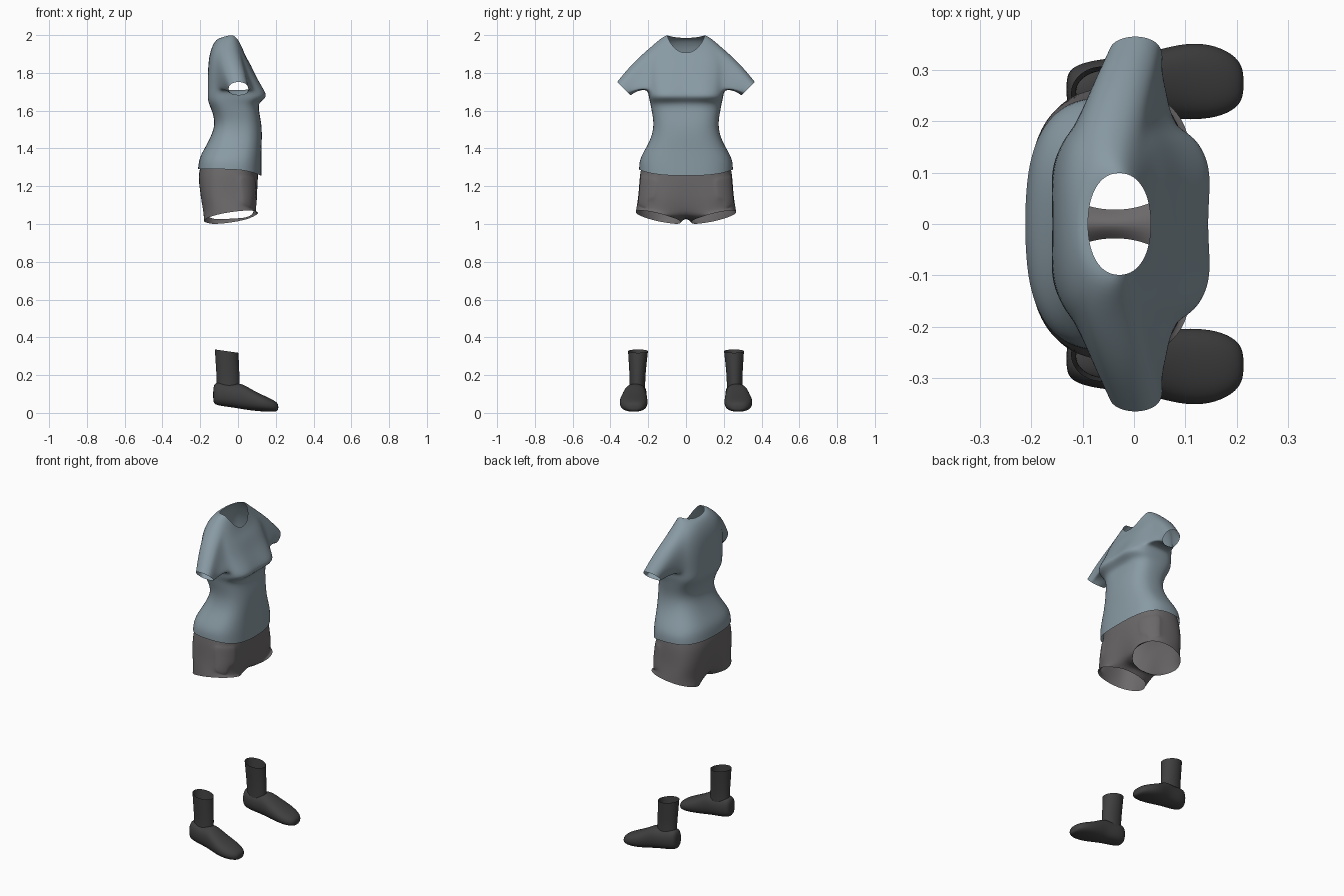
import bpy, bmesh, math
from mathutils import Vector

if "Cube" in bpy.data.objects:
    bpy.data.objects.remove(bpy.data.objects["Cube"])


def material(name, rgb):
    m = bpy.data.materials.new(name)
    m.use_nodes = True
    m.diffuse_color = (*rgb, 1)
    m.node_tree.nodes["Principled BSDF"].inputs["Base Color"].default_value = (*rgb, 1)
    return m


BLUE = material("slate blue cloth", (0.25, 0.325, 0.37))
GREY = material("warm grey cloth", (0.15, 0.14, 0.145))
DARK = material("charcoal leather", (0.05, 0.05, 0.052))
N = 12  # segments in half a ring


def half_ring(zf, zs, zb, xf, xb, w, p=0.75, dip=0.0):
    """Half cross-section from front centre, round the left side, to back centre."""
    pts = []
    for i in range(N + 1):
        t = math.pi * i / N
        c, s = math.cos(t), max(0.0, math.sin(t))
        if i in (0, N):
            s = 0.0
        y = w * s ** p
        side = math.copysign(1, c)
        x = (xf + xb) / 2 + (xf - xb) / 2 * side * abs(c) ** p
        x -= side * dip * math.exp(-(y / 0.06) ** 2)
        z = zs + ((zf if c > 0 else zb) - zs) * abs(c) ** 1.6
        pts.append(Vector((x, y, z)))
    return pts


def loft(bm, rings, closed=False):
    rows = [[bm.verts.new(p) for p in r] for r in rings]
    n = len(rows[0])
    for a, b in zip(rows, rows[1:]):
        for i in range(n if closed else n - 1):
            j = (i + 1) % n
            bm.faces.new((a[i], a[j], b[j], b[i]))
    return rows


def extrude_loop(bm, edges, place):
    """Extrude an edge loop and put each new vertex where place() says."""
    geom = bmesh.ops.extrude_edge_only(bm, edges=edges)["geom"]
    for v in geom:
        if isinstance(v, bmesh.types.BMVert):
            v.co = place(v.co.copy())
    return [e for e in geom if isinstance(e, bmesh.types.BMEdge)]


def finish(bm, name, mat, levels=2, mirror=True):
    bmesh.ops.recalc_face_normals(bm, faces=bm.faces)
    me = bpy.data.meshes.new(name)
    bm.to_mesh(me)
    bm.free()
    me.materials.append(mat)
    for f in me.polygons:
        f.use_smooth = True
    ob = bpy.data.objects.new(name, me)
    bpy.context.collection.objects.link(ob)
    if mirror:
        m = ob.modifiers.new("Mirror", "MIRROR")
        m.use_axis = (False, True, False)
        m.use_clip = True
    s = ob.modifiers.new("Subdivision", "SUBSURF")
    s.levels = s.render_levels = levels
    return ob


# Shirt body, from hem to neckline
bm = bmesh.new()
rows = loft(bm, [half_ring(*r) for r in (
    (1.255, 1.29, 1.29, 0.125, -0.213, 0.25),
    (1.33, 1.34, 1.35, 0.125, -0.207, 0.249),
    (1.40, 1.40, 1.40, 0.125, -0.178, 0.215),
    (1.46, 1.46, 1.46, 0.128, -0.145, 0.183),
    (1.53, 1.53, 1.53, 0.126, -0.120, 0.170),
    (1.60, 1.60, 1.60, 0.113, -0.14, 0.183, 0.7, 0.003),
    (1.645, 1.64, 1.64, 0.113, -0.162, 0.19, 0.65, 0.006),
    (1.67, 1.67, 1.67, 0.165, -0.168, 0.198, 0.6, 0.015),
    (1.71, 1.715, 1.71, 0.145, -0.168, 0.203, 0.65, 0.012),
    (1.78, 1.79, 1.79, 0.1, -0.165, 0.215, 0.7, 0.006),
    (1.84, 1.87, 1.87, 0.07, -0.157, 0.215, 0.75),
    (1.875, 1.94, 1.935, 0.048, -0.142, 0.185, 0.8),
    (1.895, 1.992, 1.98, 0.038, -0.115, 0.125, 0.9),
    (1.905, 2.0, 1.985, 0.033, -0.09, 0.1, 0.9))])

# Sleeve, drawn out of an opening in the side
hole = [f for f in bm.faces
        if all(any(v in rows[k][4:9] for k in range(8, 12)) for v in f.verts)]
rim = list({e for f in hole for e in f.edges
            if sum(g in hole for g in e.link_faces) == 1})
rim_verts = {v for e in rim for v in e.verts}
mid = sum((v.co for v in rim_verts), Vector()) / len(rim_verts)
bmesh.ops.delete(bm, geom=hole, context="FACES")
up = Vector((0, 0.71, 0.71))
cuff = Vector((0.003, 0.328, 1.715))


def cuff_point(co):
    d = co - mid
    a = math.atan2(d.dot(up), d.x)
    return cuff + Vector((0.056 * math.cos(a), 0, 0)) + up * 0.053 * math.sin(a)


targets = {}


def sleeve_mid(co):
    end = cuff_point(co)
    new = co.lerp(end, 0.5) + up * 0.012
    targets[tuple(round(k, 4) for k in new)] = end
    return new


rim = extrude_loop(bm, rim, sleeve_mid)
extrude_loop(bm, rim, lambda co: targets[tuple(round(k, 4) for k in co)])
finish(bm, "shirt", BLUE)

# Shorts hips, with a crotch seam closing each leg opening
bm = bmesh.new()
rows = loft(bm, [half_ring(*r) for r in (
    (1.29, 1.32, 1.32, 0.105, -0.195, 0.235),
    (1.24, 1.26, 1.26, 0.107, -0.212, 0.246),
    (1.18, 1.20, 1.20, 0.107, -0.21, 0.25, 0.7, 0.006),
    (1.12, 1.15, 1.13, 0.108, -0.203, 0.254, 0.65, 0.015),
    (1.05, 1.11, 1.05, 0.1, -0.19, 0.26, 0.65, 0.025))])
low = rows[-1]
a, b = low[0].co, low[-1].co
seam = [low[0]] + [bm.verts.new(a.lerp(b, k / 6) - Vector((0, 0, 0.012)))
                   for k in range(1, 6)] + [low[-1]]
edges = [bm.edges.new(p) for p in zip(seam, seam[1:])]
edges += [bm.edges.get(p) for p in zip(low, low[1:])]


def hem_point(co):
    t = math.atan2(co.y - 0.13, co.x + 0.04)
    c, s = math.cos(t), math.sin(t)
    return Vector((-0.037 + 0.148 * c, 0.148 + 0.122 * s, 1.036 + 0.028 * s + 0.022 * c))


extrude_loop(bm, edges, hem_point)

# Patch pocket raised on the front of each hip
bm.normal_update()
pocket = [f for f in bm.faces
          if 1.1 < f.calc_center_median().z < 1.24
          and f.calc_center_median().x > 0.0 and f.calc_center_median().y > 0.15]
bmesh.ops.recalc_face_normals(bm, faces=bm.faces)
bmesh.ops.inset_region(bm, faces=pocket, thickness=0.006, depth=0.007)
finish(bm, "shorts", GREY)


# Boots: a foot lofted from heel to toe and an open shaft
def oval(centre, u, v, n=16, p=0.85):
    out = []
    for k in range(n):
        c, s = math.cos(2 * math.pi * k / n), math.sin(2 * math.pi * k / n)
        out.append(Vector(centre) + Vector(u) * math.copysign(abs(c) ** p, c)
                   + Vector(v) * math.copysign(abs(s) ** p, s))
    return out


bm = bmesh.new()
rows = loft(bm, [oval((x, y, (lo + hi) / 2), (0, w, 0), (0, 0, (hi - lo) / 2))
                 for x, y, w, lo, hi in (
    (-0.132, 0.262, 0.022, 0.06, 0.13),
    (-0.122, 0.262, 0.045, 0.042, 0.165),
    (-0.08, 0.263, 0.057, 0.034, 0.162),
    (-0.03, 0.266, 0.059, 0.028, 0.152),
    (0.015, 0.27, 0.062, 0.02, 0.16),
    (0.06, 0.274, 0.07, 0.013, 0.132),
    (0.11, 0.278, 0.077, 0.008, 0.105),
    (0.16, 0.277, 0.072, 0.005, 0.082),
    (0.2, 0.275, 0.052, 0.006, 0.062),
    (0.214, 0.274, 0.025, 0.013, 0.045))], True)
bm.faces.new(rows[0])
bm.faces.new(rows[-1])
finish(bm, "feet", DARK)

bm = bmesh.new()
loft(bm, [oval((x, y, z), (d, 0, tilt), (0, w, 0), p=1) for x, y, z, d, w, tilt in (
    (-0.052, 0.258, 0.13, 0.062, 0.043, 0.0),
    (-0.052, 0.257, 0.18, 0.062, 0.042, 0.0),
    (-0.056, 0.256, 0.25, 0.063, 0.047, -0.003),
    (-0.06, 0.254, 0.327, 0.064, 0.054, -0.009))], True)
finish(bm, "boot_shafts", DARK)
